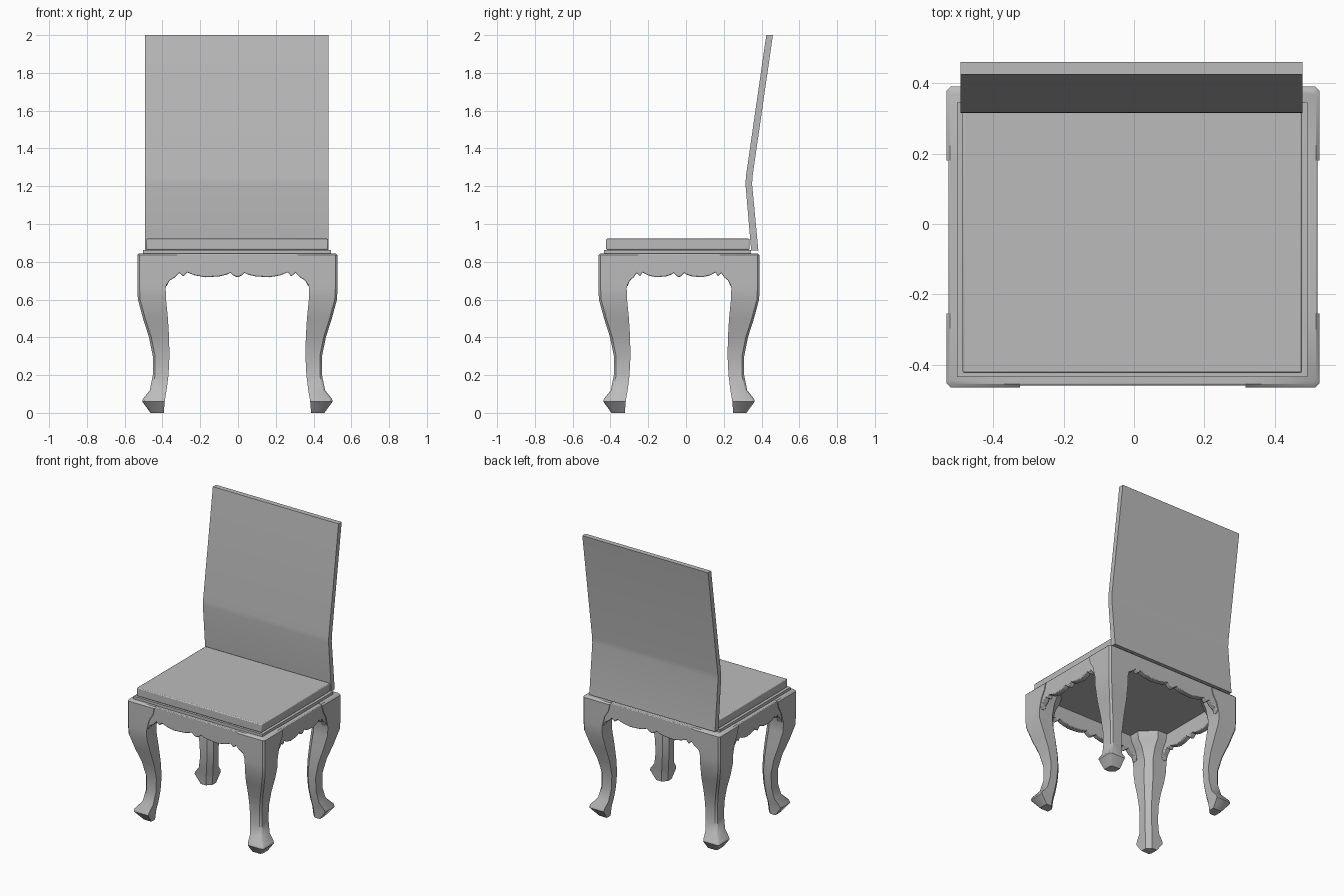
import bpy, bmesh, math

if "Cube" in bpy.data.objects:
    bpy.data.objects.remove(bpy.data.objects["Cube"], do_unlink=True)

# Single grey finish
grey = bpy.data.materials.new("plain_grey")
grey.use_nodes = True
COLOUR = (0.5, 0.5, 0.5, 1)
grey.diffuse_color = COLOUR
grey.node_tree.nodes["Principled BSDF"].inputs["Base Color"].default_value = COLOUR

CX, CY = -0.003, -0.037      # centre of the leg frame
HX, HY = 0.53, 0.427         # half size of the leg frame


def loft(name, rings, bevel=0, angle=40):
    """Skin closed rings of points, cap both ends."""
    bm = bmesh.new()
    loops = [[bm.verts.new(p) for p in ring] for ring in rings]
    for a, b in zip(loops, loops[1:]):
        for i in range(len(a)):
            j = (i + 1) % len(a)
            bm.faces.new((a[i], a[j], b[j], b[i]))
    bm.faces.new(loops[0])
    bm.faces.new(loops[-1])
    bmesh.ops.recalc_face_normals(bm, faces=bm.faces)
    mesh = bpy.data.meshes.new(name)
    bm.to_mesh(mesh)
    bm.free()
    mesh.materials.append(grey)
    obj = bpy.data.objects.new(name, mesh)
    bpy.context.collection.objects.link(obj)
    bpy.ops.object.select_all(action="DESELECT")
    obj.select_set(True)
    bpy.context.view_layer.objects.active = obj
    bpy.ops.object.shade_smooth_by_angle(angle=math.radians(angle))
    if bevel:
        mod = obj.modifiers.new("edge", "BEVEL")
        mod.width, mod.segments, mod.limit_method = bevel, 2, "ANGLE"
    return obj


def box(name, x0, x1, y0, y1, z0, z1, bevel=0):
    ring = [(x0, y0), (x1, y0), (x1, y1), (x0, y1)]
    return loft(name, [[(x, y, z) for x, y in ring] for z in (z0, z1)], bevel)


# Cabriole legs: height, outer inset, inner inset, inner corner cut
LEG = [(0.845, 0.01, 0.21, 0.09), (0.835, 0, 0.21, 0.09), (0.79, 0, 0.2, 0.09),
       (0.74, 0, 0.17, 0.06), (0.66, 0, 0.15, 0.04), (0.6, 0.003, 0.152, 0.04),
       (0.5, 0.03, 0.162, 0.04), (0.4, 0.062, 0.168, 0.035), (0.3, 0.082, 0.17, 0.03),
       (0.2, 0.082, 0.165, 0.03), (0.12, 0.066, 0.155, 0.03), (0.075, 0.03, 0.147, 0.03),
       (0.06, 0.026, 0.145, 0.03), (0, 0.07, 0.14, 0.03)]


def leg(name, sx, sy):
    rings = []
    for z, a, b, cut in LEG:
        c = 0.012
        section = [(a + c, a), (b, a), (b, b - cut), (b - cut, b), (a, b), (a, a + c)]
        rings.append([(CX + sx * (HX - u), CY + sy * (HY - v), z) for u, v in section])
    loft(name, rings)


for fb, sy in (("front", -1), ("back", 1)):
    for lr, sx in (("left", 1), ("right", -1)):
        leg(f"{fb}_{lr}_leg", sx, sy)

# Scalloped aprons: fraction of half length, height of the lower edge
SCALLOP = [(0, 0.717), (0.06, 0.728), (0.1, 0.742), (0.15, 0.732), (0.25, 0.723),
           (0.45, 0.718), (0.6, 0.728), (0.71, 0.744), (0.76, 0.722), (0.82, 0.742),
           (0.88, 0.718), (0.96, 0.7), (1, 0.67)]


def apron(name, half, place):
    """place(s, depth, z) maps a board point into the chair."""
    right = [(s * half, z) for s, z in SCALLOP]
    outline = [(-s, z) for s, z in reversed(right[1:])] + right
    outline += [(half, 0.843), (-half, 0.843)]
    loft(name, [[place(s, d, z) for s, z in outline] for d in (0.006, 0.045)], 0.005, 30)


for label, sgn in (("front", -1), ("back", 1)):
    apron(label + "_apron", HX - 0.155,
          lambda s, d, z: (CX + s, CY + sgn * (HY - d), z))
for label, sgn in (("left", 1), ("right", -1)):
    apron(label + "_apron", HY - 0.155,
          lambda s, d, z: (CX + sgn * (HX - d), CY + s, z))

# Seat with its supporting board
box("seat_board", -0.503, 0.493, -0.435, 0.345, 0.835, 0.863)
box("seat", -0.487, 0.477, -0.423, 0.337, 0.863, 0.922, 0.006)

# Backrest: side profile bent once at the waist, stretched across the width
BACK = [(0.345, 0.86), (0.315, 1.21), (0.317, 1.25), (0.425, 2.0),
        (0.46, 2.0), (0.352, 1.25), (0.35, 1.21), (0.383, 0.86)]
loft("backrest", [[(x, y, z) for y, z in BACK] for x in (-0.492, 0.479)])
